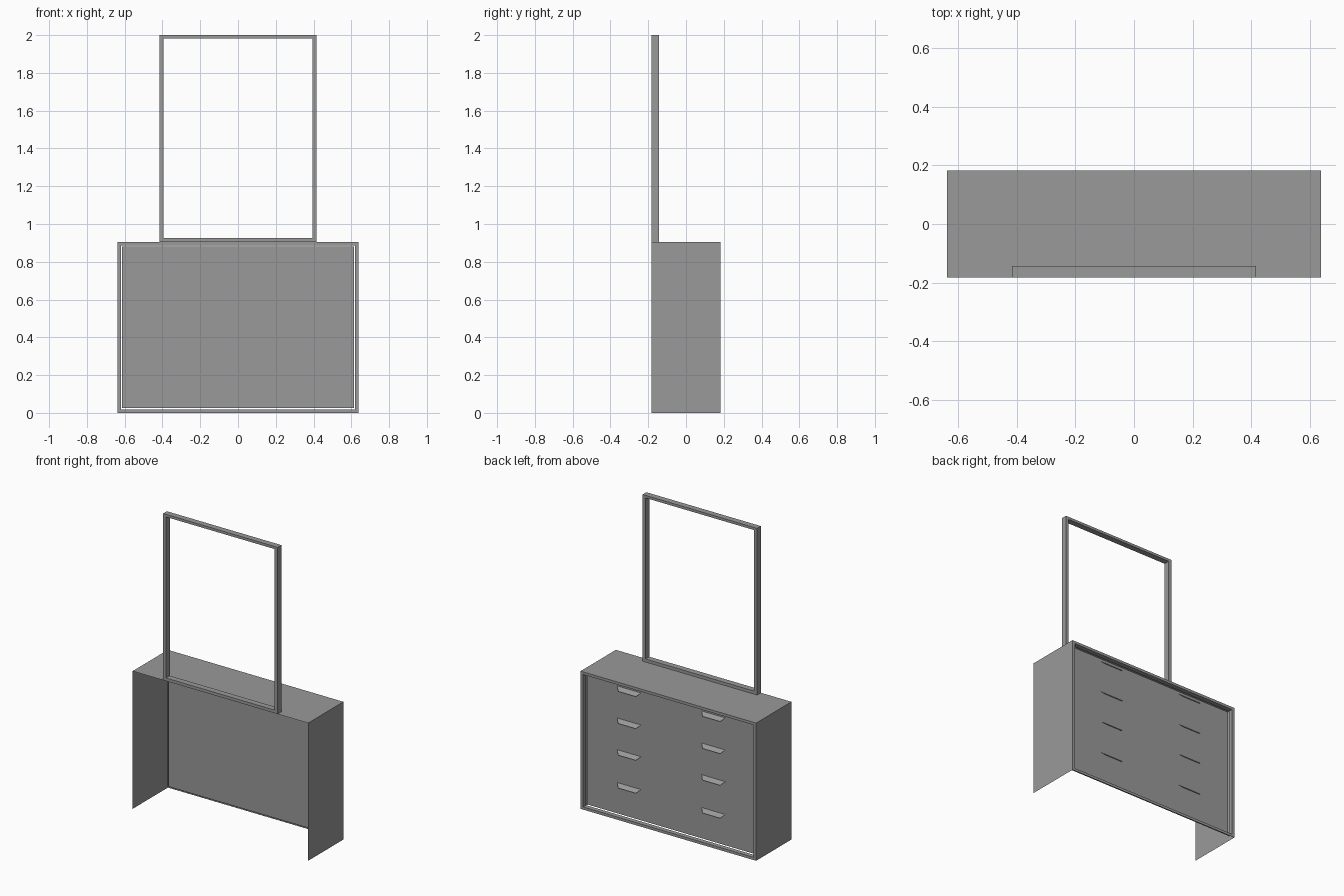
import bpy, bmesh
from mathutils import Vector

if "Cube" in bpy.data.objects:
    bpy.data.objects.remove(bpy.data.objects["Cube"])

W, D, H = 0.638, 0.183, 0.905      # half width, half depth, height of the cabinet
RIM, INSET = 0.025, 0.03
FACE_Y = D - INSET

grey = bpy.data.materials.new("dark_grey")
grey.diffuse_color = (0.32, 0.32, 0.32, 1)
grey.use_nodes = True
grey.node_tree.nodes["Principled BSDF"].inputs["Base Color"].default_value = grey.diffuse_color


def finish(name, bm):
    me = bpy.data.meshes.new(name)
    bm.to_mesh(me)
    bm.free()
    me.materials.append(grey)
    ob = bpy.data.objects.new(name, me)
    bpy.context.collection.objects.link(ob)
    return ob


def box(bm, x0, x1, y0, y1, z0, z1):
    geo = bmesh.ops.create_cube(bm, size=1)
    for v in geo["verts"]:
        v.co = Vector((x1 if v.co.x > 0 else x0,
                       y1 if v.co.y > 0 else y0,
                       z1 if v.co.z > 0 else z0))


def side(bm, normal):
    bm.normal_update()
    return max(bm.faces, key=lambda f: f.normal.dot(Vector(normal)))


def quad(name, points):
    bm = bmesh.new()
    bm.faces.new([bm.verts.new(p) for p in points])
    finish(name, bm)


# Cabinet shell: open at the -y side and underneath, with a rim around the drawers
bm = bmesh.new()
box(bm, -W, W, -D, D, 0, H)
bmesh.ops.delete(bm, geom=[side(bm, (0, -1, 0)), side(bm, (0, 0, -1))], context='FACES')
front = side(bm, (0, 1, 0))
bmesh.ops.inset_region(bm, faces=[front], thickness=RIM, use_boundary=True)
walls = bmesh.ops.extrude_discrete_faces(bm, faces=[front])["faces"]
bmesh.ops.translate(bm, verts=walls[0].verts[:], vec=(0, -INSET, 0))
bmesh.ops.delete(bm, geom=walls, context='FACES_ONLY')
finish("cabinet_shell", bm)

# Drawer fronts in two columns, each with a slanted pull just below its top edge
levels = [RIM, 0.245, 0.461, 0.669, H - RIM]
t, drop = 0.022, 0.018
for col, sx in (("left", -1), ("right", 1)):
    xa, xb = sorted((0, sx * (W - RIM)))
    c = (xa + xb) / 2
    for row in range(4):
        z0, z1 = levels[row], levels[row + 1]
        quad(f"drawer_front_{col}_{row + 1}",
             [(xb, FACE_Y, z0), (xa, FACE_Y, z0), (xa, FACE_Y, z1), (xb, FACE_Y, z1)])
        zt = z1 - drop
        quad(f"drawer_pull_{col}_{row + 1}",
             [(c + 0.064, FACE_Y + t, zt - t), (c - 0.064, FACE_Y + t, zt - t),
              (c - 0.087, FACE_Y, zt), (c + 0.087, FACE_Y, zt)])

# Mirror frame: rectangular ring standing on the cabinet top
bm = bmesh.new()
rings = []
for y in (-D, -D + 0.039):
    for x, z0, z1 in ((0.416, H, 2.0), (0.395, H + 0.02, 1.983)):
        rings.append([bm.verts.new((px, y, pz)) for px, pz in
                      ((-x, z0), (x, z0), (x, z1), (-x, z1))])
for a, b in ((0, 1), (1, 3), (3, 2), (2, 0)):
    for i in range(4):
        j = (i + 1) % 4
        bm.faces.new((rings[a][i], rings[a][j], rings[b][j], rings[b][i]))
bmesh.ops.recalc_face_normals(bm, faces=bm.faces[:])
finish("mirror_frame", bm)
